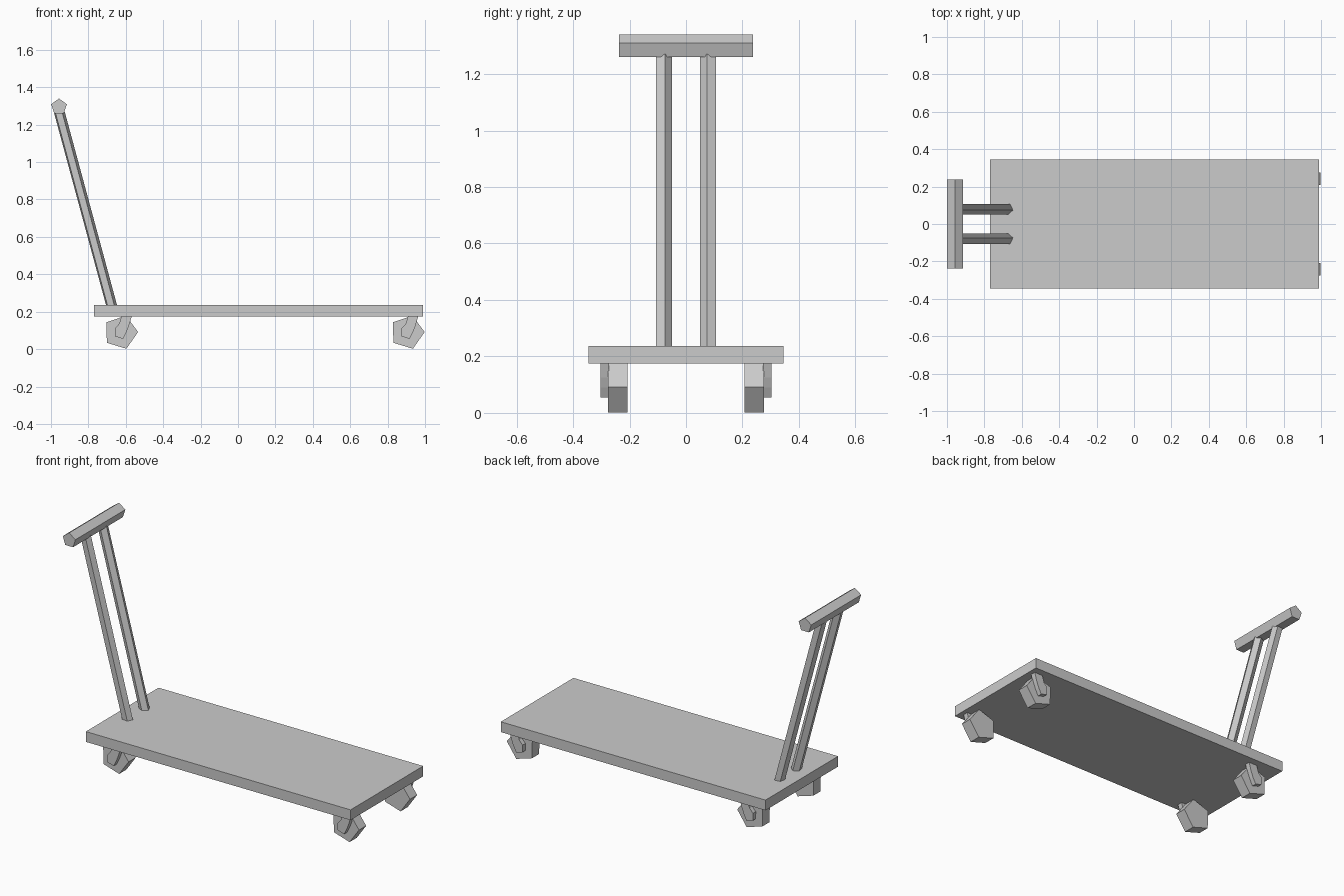
import bpy
import bmesh
from math import cos, sin, radians
from mathutils import Vector

if "Cube" in bpy.data.objects:
    bpy.data.objects.remove(bpy.data.objects["Cube"])


def prism(name, start, end):
    """Solid between two matching end polygons."""
    bm = bmesh.new()
    a = [bm.verts.new(p) for p in start]
    b = [bm.verts.new(p) for p in end]
    n = len(a)
    bm.faces.new(a)
    bm.faces.new(b[::-1])
    for i in range(n):
        j = (i + 1) % n
        bm.faces.new((a[i], b[i], b[j], a[j]))
    bmesh.ops.recalc_face_normals(bm, faces=bm.faces)
    me = bpy.data.meshes.new(name)
    bm.to_mesh(me)
    bm.free()
    ob = bpy.data.objects.new(name, me)
    bpy.context.collection.objects.link(ob)
    return ob


def pentagon(r, turn):
    return [(r * cos(radians(turn + 72 * i)), r * sin(radians(turn + 72 * i)))
            for i in range(5)]


def extrude_y(name, profile, cx, cz, y0, y1):
    """Extrude an (x, z) profile along y."""
    return prism(name, [(cx + x, y0, cz + z) for x, z in profile],
                 [(cx + x, y1, cz + z) for x, z in profile])


# Deck
extrude_y("deck", [(-0.77, 0.175), (0.99, 0.175), (0.99, 0.237), (-0.77, 0.237)],
          0, 0, -0.345, 0.345)

# Handle grip
extrude_y("handle_grip", pentagon(0.044, 90), -0.957, 1.296, -0.237, 0.237)

# Leaning handle posts
low, high = Vector((-0.665, 0, 0.19)), Vector((-0.961, 0, 1.285))
along = (high - low).normalized()
side = Vector((0, 1, 0))
across = side.cross(along)
for label, s in (("left", 1), ("right", -1)):
    ring = [across * u + side * s * (0.08 + v) for u, v in pentagon(0.03, -12)]
    prism("handle_post_" + label, [low + p for p in ring], [high + p for p in ring])

# Wheels with outer brackets: a pentagonal hub plate and a stem up to the deck
wheel = pentagon(0.093, 1)
hub = pentagon(0.037, 1)
bracket = [(0.060, 0.09), (0.005, 0.09), (-0.008, 0.046), hub[2], hub[3], hub[4],
           (0.030, 0.0), (0.044, 0.035)]
for end, cx in (("rear", -0.627), ("front", 0.905)):
    for label, s in (("left", 1), ("right", -1)):
        tag = end + "_" + label
        extrude_y("wheel_" + tag, wheel, cx, 0.09, s * 0.208, s * 0.276)
        extrude_y("wheel_bracket_" + tag, bracket, cx, 0.09, s * 0.272, s * 0.303)
